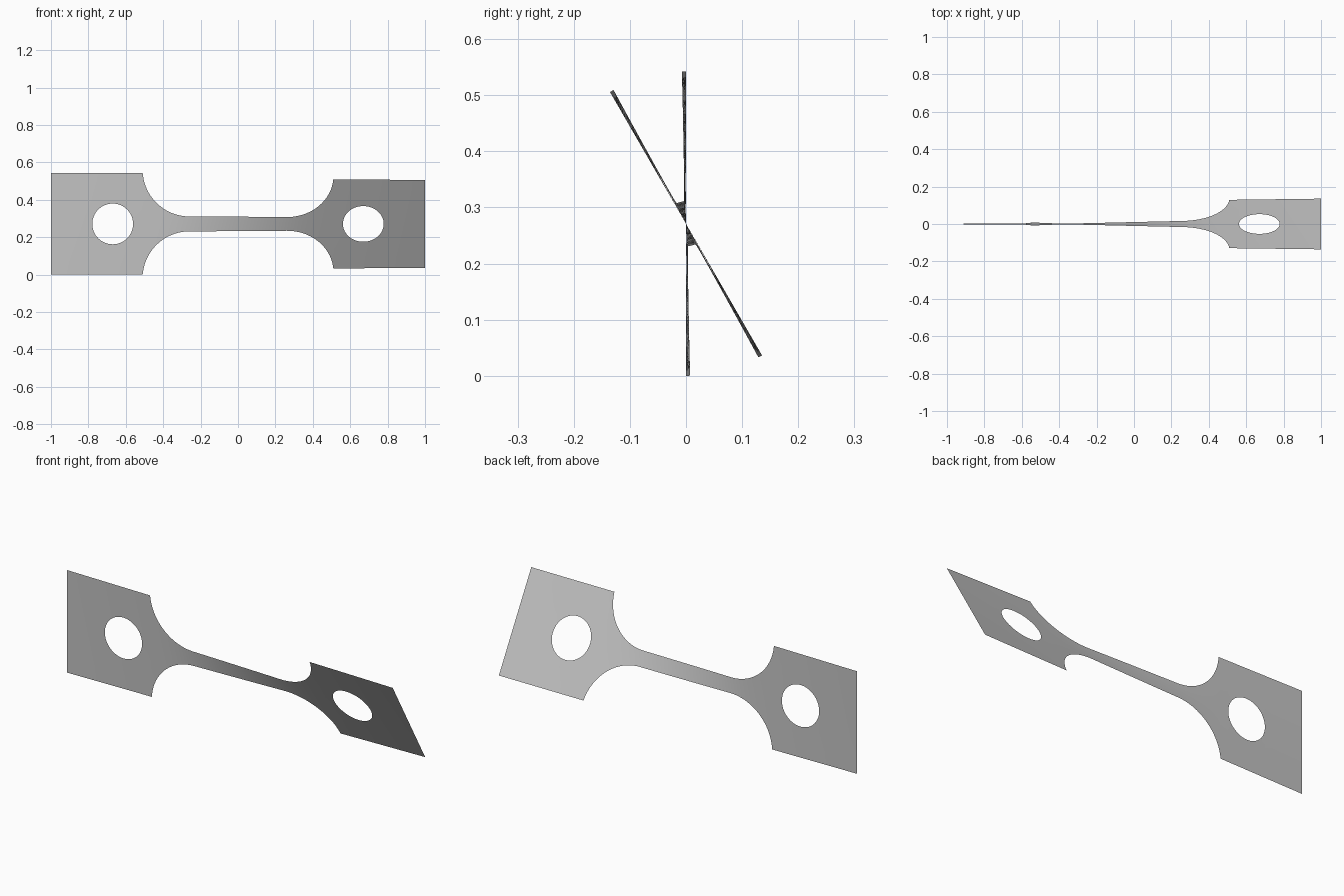
import bpy, bmesh, math

cube = bpy.data.objects.get("Cube")
if cube:
    bpy.data.objects.remove(cube, do_unlink=True)

TAB, NECK, FILLET = 0.271, 0.04, 0.25      # half heights and fillet radius
FILLET_X, HOLE_X, HOLE_R = 0.26, 0.67, 0.109
TWIST = math.radians(30)


def outer(x):
    """Half height of the strip outline."""
    d = max(abs(x) - FILLET_X, 0)
    if d >= FILLET:
        return TAB
    return min(TAB, NECK + FILLET - math.sqrt(FILLET**2 - d**2))


def inner(x):
    """Half height of the round hole."""
    return math.sqrt(max(HOLE_R**2 - (abs(x) - HOLE_X)**2, 0))


def spread(a, b, n):
    return [a + (b - a) * i / n for i in range(n)]


# Stations along one half, closer together on the curves
half = spread(0, FILLET_X, 16)
half += [FILLET_X + FILLET * math.sin(math.pi / 2 * i / 24) for i in range(25)]
half += [HOLE_X - HOLE_R * math.cos(math.pi * i / 32) for i in range(33)]
half += spread(HOLE_X + HOLE_R, 1, 6)[1:] + [1]
stations = [-x for x in reversed(half[1:])] + half

# Twist builds up fastest where the strip is narrow
angles = [0]
for a, b in zip(stations, stations[1:]):
    angles.append(angles[-1] + (b - a) / outer((a + b) / 2)**1.25)
angles = [TWIST * a / angles[-1] for a in angles]

# Twisted sheet, built as an upper and a lower band
bm = bmesh.new()


def point(x, s, angle):
    return bm.verts.new((x, -s * math.sin(angle), TAB + s * math.cos(angle)))


for side in (1, -1):
    columns = []
    for x, angle in zip(stations, angles):
        lo, hi = inner(x), outer(x)
        columns.append([point(x, side * (lo + (hi - lo) * k / 4), angle) for k in range(5)])
    for c, d in zip(columns, columns[1:]):
        for k in range(4):
            quad = [c[k], d[k], d[k + 1], c[k + 1]]
            bm.faces.new(quad if side > 0 else quad[::-1])
bmesh.ops.remove_doubles(bm, verts=bm.verts, dist=1e-5)
for face in bm.faces:
    face.smooth = True

mesh = bpy.data.meshes.new("twisted_strip")
bm.to_mesh(mesh)
bm.free()
strip = bpy.data.objects.new("twisted_strip", mesh)
bpy.context.collection.objects.link(strip)

# Plain grey metal
grey = bpy.data.materials.new("plain_grey")
grey.use_nodes = True
colour = (0.55, 0.55, 0.55, 1)
grey.diffuse_color = colour
grey.node_tree.nodes["Principled BSDF"].inputs["Base Color"].default_value = colour
mesh.materials.append(grey)
